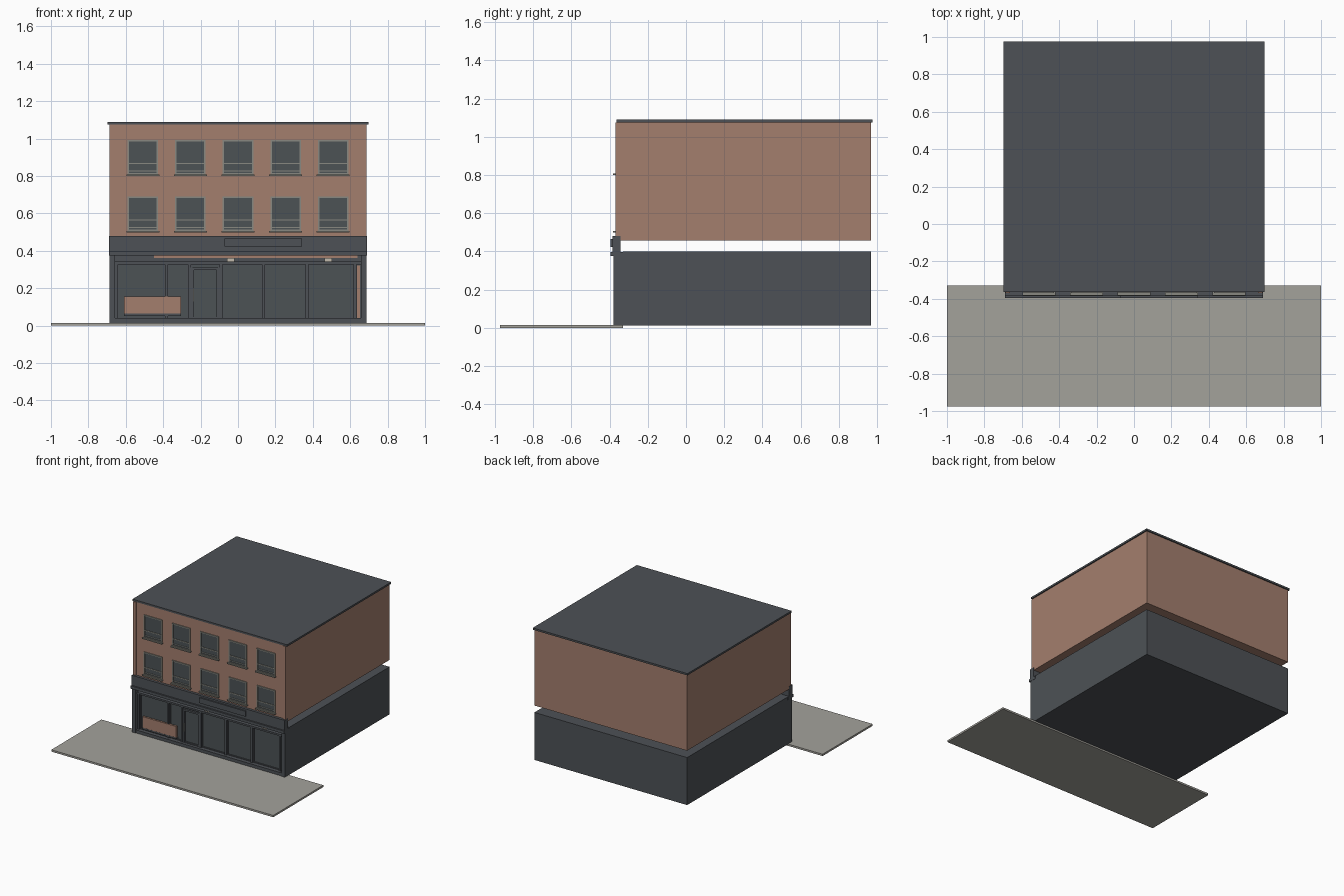
import bpy
import bmesh
from mathutils import Vector

if "Cube" in bpy.data.objects:
    bpy.data.objects.remove(bpy.data.objects["Cube"])


def material(name, rgb):
    m = bpy.data.materials.new(name)
    m.diffuse_color = (*rgb, 1)
    m.use_nodes = True
    m.node_tree.nodes["Principled BSDF"].inputs["Base Color"].default_value = m.diffuse_color
    return m


DARK = material("charcoal paint", (0.075, 0.083, 0.093))
GLASS = material("dark glass", (0.072, 0.085, 0.091))
BRICK = material("red brick", (0.37, 0.21, 0.155))
STONE = material("grey paving", (0.37, 0.36, 0.33))
TRIM = material("weathered trim", (0.25, 0.25, 0.22))
PALE = material("pale lamp", (0.55, 0.50, 0.42))


def boxes(name, mat, specs):
    """One object from boxes given as (x0, x1, y0, y1, z0, z1)."""
    bm = bmesh.new()
    for x0, x1, y0, y1, z0, z1 in specs:
        made = bmesh.ops.create_cube(bm, size=1)["verts"]
        size = Vector((x1 - x0, y1 - y0, z1 - z0))
        mid = Vector((x0 + x1, y0 + y1, z0 + z1)) / 2
        for v in made:
            v.co = Vector(a * b for a, b in zip(v.co, size)) + mid
    mesh = bpy.data.meshes.new(name)
    bm.to_mesh(mesh)
    bm.free()
    mesh.materials.append(mat)
    ob = bpy.data.objects.new(name, mesh)
    bpy.context.collection.objects.link(ob)
    return ob


def border(x0, x1, z0, z1, w, y0, y1):
    """Four bars around a rectangle on the front wall."""
    return [(x0, x0 + w, y0, y1, z0, z1), (x1 - w, x1, y0, y1, z0, z1),
            (x0 + w, x1 - w, y0, y1, z1 - w, z1), (x0 + w, x1 - w, y0, y1, z0, z0 + w)]


# Main masses
boxes("pavement", STONE, [(-1, 1, -0.975, -0.33, 0, 0.015)])
boxes("ground_floor", DARK, [(-0.688, 0.688, -0.33, 0.968, 0.013, 0.40)])
boxes("upper_floors", BRICK, [(-0.688, 0.688, -0.362, 0.968, 0.456, 1.075)])
boxes("roof_slab", DARK, [(-0.697, 0.697, -0.363, 0.977, 1.075, 1.09)])
boxes("corner_pilasters", BRICK, [(-0.688, -0.662, -0.369, -0.36, 0.47, 1.075),
                                  (0.662, 0.688, -0.369, -0.36, 0.47, 1.075)])

# Sash windows in two rows of five
frames, panes, sills = [], [], []
for z in (0.505, 0.807):
    for i in range(-2, 3):
        x = i * 0.2545
        l, r, t = x - 0.082, x + 0.082, z + 0.185
        panes.append((l + 0.005, r - 0.005, -0.364, -0.358, z, t - 0.005))
        frames += border(l, r, z, t, 0.008, -0.37, -0.36)
        frames.append((l, r, -0.368, -0.36, z + 0.056, z + 0.063))
        frames.append((l, r, -0.367, -0.36, z + 0.018, z + 0.022))
        sills.append((l - 0.006, r + 0.006, -0.382, -0.36, z - 0.007, z + 0.002))
boxes("window_panes", GLASS, panes)
boxes("window_frames", TRIM, frames)
boxes("window_sills", TRIM, sills)

# Fascia, cornice and blank sign board
boxes("fascia", DARK, [(-0.69, 0.69, -0.384, -0.343, 0.395, 0.48)])
boxes("cornice", DARK, [(-0.69, 0.69, -0.396, -0.325, 0.375, 0.398)])
boxes("sign_board", DARK, [(-0.073, 0.343, -0.395, -0.38, 0.422, 0.466)])

# Recessed shopfront
boxes("shop_piers", DARK, [(-0.688, -0.658, -0.38, -0.32, 0.013, 0.38),
                           (0.658, 0.688, -0.38, -0.32, 0.013, 0.38)])
boxes("shop_plinth", DARK, [(-0.66, 0.66, -0.376, -0.32, 0.013, 0.04)])
boxes("shop_head_rail", DARK, [(-0.66, 0.66, -0.362, -0.32, 0.328, 0.342)])
mullions = (-0.650, -0.383, -0.258, -0.092, 0.136, 0.370, 0.626)
boxes("shop_mullions", DARK,
      [(x - 0.008, x + 0.008, -0.356, -0.32, 0.03, 0.335) for x in mullions])
bays = [(a + 0.008, b - 0.008) for a, b in zip(mullions, mullions[1:])]
boxes("shop_glass", GLASS, [(a, b, -0.336, -0.325, 0.035, 0.33) for a, b in bays])
boxes("shop_bay_frames", DARK,
      [bar for a, b in bays for bar in border(a, b, 0.04, 0.328, 0.006, -0.344, -0.33)])
boxes("door_frame", DARK, border(-0.25, -0.10, 0.03, 0.312, 0.014, -0.352, -0.33))
boxes("door_handle", TRIM, [(-0.241, -0.238, -0.358, -0.350, 0.13, 0.20)])

# Brick and lamp details of the shopfront
boxes("brick_transom_strip", BRICK, [(-0.45, 0.64, -0.337, -0.325, 0.362, 0.375)])
boxes("brick_side_strip", BRICK, [(0.635, 0.652, -0.338, -0.325, 0.04, 0.322)])
boxes("front_panel", BRICK, [(-0.61, -0.305, -0.36, -0.345, 0.065, 0.155)])
boxes("front_panel_edge", DARK, [(-0.61, -0.305, -0.361, -0.335, 0.052, 0.065)])
boxes("lamps", PALE, [(x - 0.02, x + 0.02, -0.35, -0.325, 0.343, 0.363)
                      for x in (-0.038, 0.483)])
